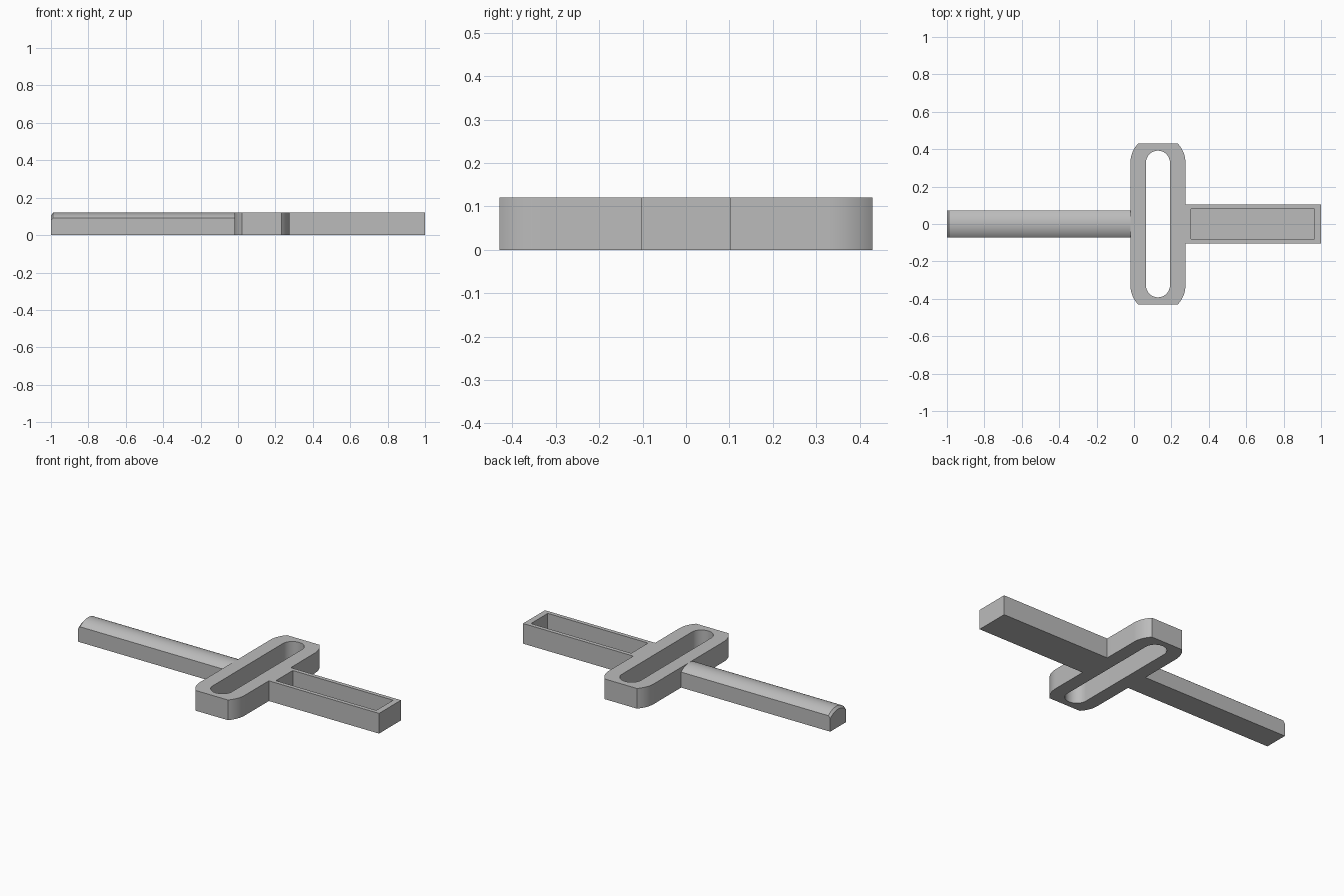
import bpy, bmesh, math

cube = bpy.data.objects.get("Cube")
if cube:
    bpy.data.objects.remove(cube, do_unlink=True)

HEIGHT = 0.12

grey = bpy.data.materials.new("plain grey")
grey.use_nodes = True
grey.diffuse_color = (0.5, 0.5, 0.5, 1)
grey.node_tree.nodes["Principled BSDF"].inputs["Base Color"].default_value = (0.5, 0.5, 0.5, 1)


def finish(name, bm):
    bmesh.ops.recalc_face_normals(bm, faces=bm.faces)
    mesh = bpy.data.meshes.new(name)
    bm.to_mesh(mesh)
    bm.free()
    mesh.materials.append(grey)
    obj = bpy.data.objects.new(name, mesh)
    bpy.context.collection.objects.link(obj)
    bpy.ops.object.select_all(action='DESELECT')
    bpy.context.view_layer.objects.active = obj
    obj.select_set(True)
    bpy.ops.object.shade_smooth_by_angle(angle=math.radians(25))


def skin(bm, loops, closed=False):
    """Join successive point loops with quads."""
    rows = [[bm.verts.new(p) for p in loop] for loop in loops]
    pairs = list(zip(rows, rows[1:])) + ([(rows[-1], rows[0])] if closed else [])
    for a, b in pairs:
        for i in range(len(a)):
            j = (i + 1) % len(a)
            bm.faces.new((a[i], a[j], b[j], b[i]))
    return rows


def at_height(points, z):
    return [(x, y, z) for x, y in points]


# Crossguard: slot-shaped plate with trimmed ends and a through slot
cx, cy, end_y = 0.128, 0.328, 0.43
outer_r, slot_r = 0.147, 0.064
corner = math.asin((end_y - cy) / outer_r)
angles = [corner * i / 10 for i in range(10)]
angles += [corner + (math.pi - 2 * corner) * i / 14 for i in range(15)]
angles += [math.pi - corner * i / 10 for i in range(9, -1, -1)]


def slot_outline(r, limit):
    half = [(r * math.cos(a), min(cy + r * math.sin(a), limit)) for a in angles]
    return [(cx + x, y) for x, y in half] + [(cx - x, -y) for x, y in half]


outer, inner = slot_outline(outer_r, end_y), slot_outline(slot_r, 1)
bm = bmesh.new()
skin(bm, [at_height(outer, 0), at_height(outer, HEIGHT),
          at_height(inner, HEIGHT), at_height(inner, 0)], closed=True)
finish("crossguard", bm)


# Handle: open-topped box with a thin floor
def rectangle(x0, x1, y):
    return [(x0, -y), (x1, -y), (x1, y), (x0, y)]


body, pocket = rectangle(cx + outer_r, 1, 0.103), rectangle(0.305, 0.965, 0.079)
bm = bmesh.new()
rows = skin(bm, [at_height(body, 0), at_height(body, HEIGHT),
                 at_height(pocket, HEIGHT), at_height(pocket, 0.012)])
bm.faces.new(rows[0])
bm.faces.new(rows[-1])
finish("handle", bm)

# Blade: flat underside, upright sides, domed top and a chamfered tip
half_w, side_z = 0.073, 0.092
rise = HEIGHT - side_z
radius = (half_w ** 2 + rise ** 2) / (2 * rise)
sweep = math.asin(half_w / radius)


def section(x, drop):
    arc = [sweep * (1 - i / 10) for i in range(21)]
    dome = [(x, radius * math.sin(a), HEIGHT - drop - radius * (1 - math.cos(a))) for a in arc]
    return [(x, half_w, 0)] + dome + [(x, -half_w, 0)]


bm = bmesh.new()
rows = skin(bm, [section(-1, 0.014), section(-0.988, 0), section(cx - outer_r, 0)])
bm.faces.new(rows[0])
bm.faces.new(rows[-1])
finish("blade", bm)
